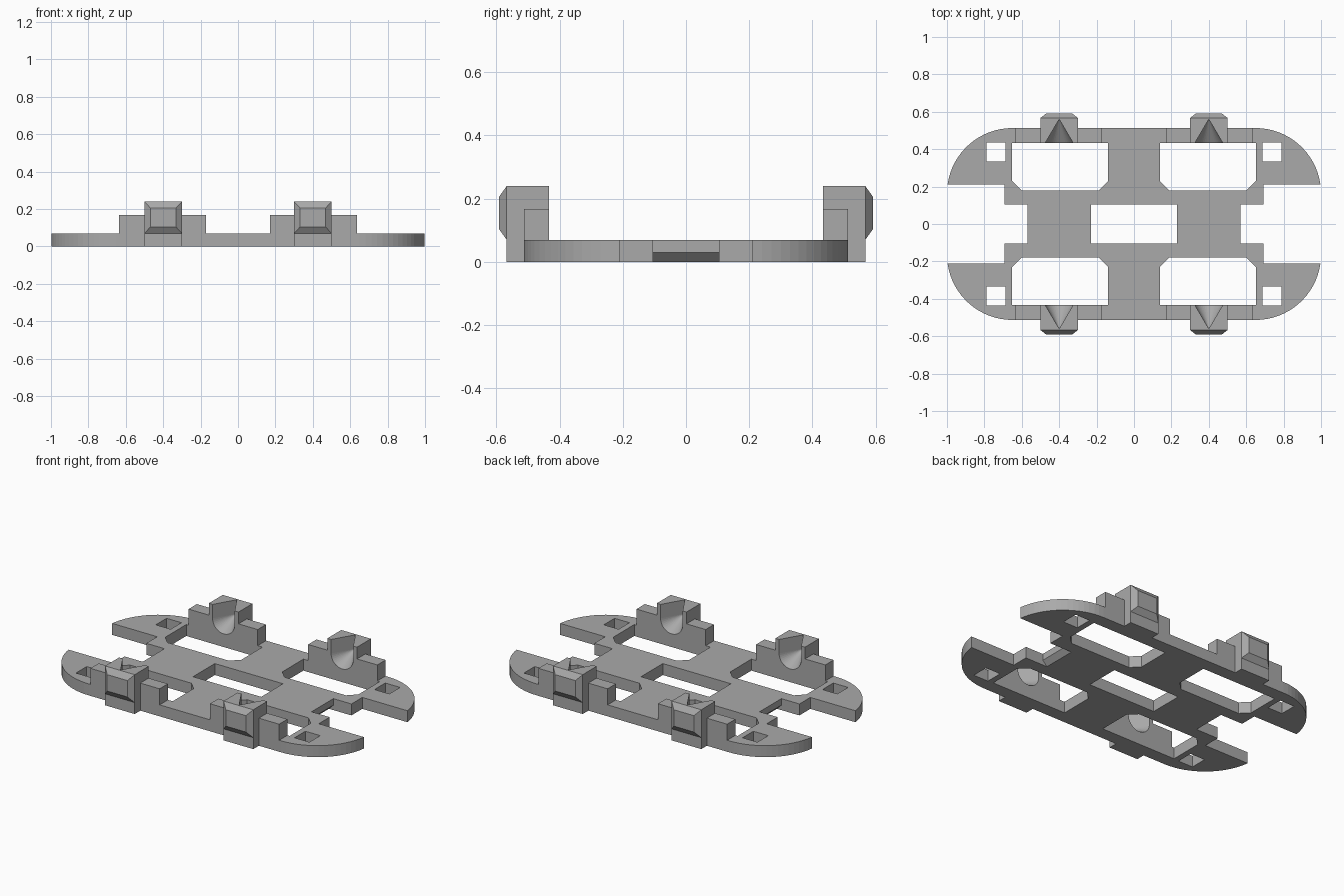
import bpy, bmesh, math
from mathutils import Vector

if "Cube" in bpy.data.objects:
    bpy.data.objects.remove(bpy.data.objects["Cube"], do_unlink=True)

grey = bpy.data.materials.new("plain grey")
grey.use_nodes = True
grey.diffuse_color = (0.4, 0.4, 0.4, 1)
grey.node_tree.nodes["Principled BSDF"].inputs["Base Color"].default_value = (0.4, 0.4, 0.4, 1)


def loft(name, lower, upper):
    """Closed solid between two matching loops of points."""
    bm = bmesh.new()
    a = [bm.verts.new(p) for p in lower]
    b = [bm.verts.new(p) for p in upper]
    bm.faces.new(a)
    bm.faces.new(b)
    for i in range(len(a)):
        j = (i + 1) % len(a)
        bm.faces.new((a[i], a[j], b[j], b[i]))
    bmesh.ops.recalc_face_normals(bm, faces=bm.faces)
    mesh = bpy.data.meshes.new(name)
    bm.to_mesh(mesh)
    bm.free()
    mesh.materials.append(grey)
    ob = bpy.data.objects.new(name, mesh)
    bpy.context.collection.objects.link(ob)
    return ob


def prism(name, points, z0, z1):
    return loft(name, [(x, y, z0) for x, y in points], [(x, y, z1) for x, y in points])


def rect(x0, x1, y0, y1):
    return [(x0, y0), (x1, y0), (x1, y1), (x0, y1)]


def flip(points, sx, sy):
    return [(x * sx, y * sy) for x, y in points]


def boolean(ob, others, operation="DIFFERENCE"):
    """Apply booleans and drop the helper solids."""
    for other in others:
        other.hide_render = True
        mod = ob.modifiers.new("cut", "BOOLEAN")
        mod.operation, mod.object, mod.solver = operation, other, "EXACT"
    graph = bpy.context.evaluated_depsgraph_get()
    mesh = bpy.data.meshes.new_from_object(ob.evaluated_get(graph))
    ob.modifiers.clear()
    ob.data = mesh
    for other in others:
        bpy.data.objects.remove(other, do_unlink=True)


T = 0.07
QUADS = [(sx, sy) for sx in (1, -1) for sy in (1, -1)]

# Plate outline: one quarter, reflected around both axes
R = 0.35
end = math.asin(0.047 / R)
arc = [(0.65 + R * math.cos(end + (math.pi / 2 - end) * i / 16),
        0.163 + R * math.sin(end + (math.pi / 2 - end) * i / 16)) for i in range(17)]
quarter = [(0.57, 0.105), (0.692, 0.105), (0.692, 0.21)] + arc
half = quarter + flip(quarter, -1, 1)[::-1]
plate = prism("base_plate", half + flip(half, -1, -1), 0, T)

# Openings in the plate
cutters = [prism("centre_slot", rect(-0.23, 0.23, -0.105, 0.105), -1, 1)]
window = [(0.138, 0.433), (0.138, 0.23), (0.188, 0.18),
          (0.602, 0.18), (0.652, 0.23), (0.652, 0.433)]
for sx, sy in QUADS:
    cutters.append(prism("window", flip(window, sx, sy), -1, 1))
    cutters.append(prism("peg_hole", flip(rect(0.688, 0.788, 0.333, 0.437), sx, sy), -1, 1))
# Undercut bevel on both bar ends
for s in (1, -1):
    wedge = [(0.57 * s, 0.03), (0.54 * s, 0), (0.54 * s, -0.05), (0.6 * s, -0.05), (0.6 * s, 0.03)]
    cutters.append(loft("undercut", [(x, -0.105, z) for x, z in wedge],
                        [(x, 0.105, z) for x, z in wedge]))
boolean(plate, cutters)


def side_clip(sx, sy):
    name = ("left" if sx > 0 else "right") + ("_back" if sy > 0 else "_front")
    cx = 0.4 * sx

    # Low wall, cut away where the clip block stands
    for label, x0, x1 in (("inner", 0.17, 0.3), ("outer", 0.5, 0.637)):
        prism(f"{name}_{label}_wall", flip(rect(x0, x1, 0.433, 0.513), sx, sy), 0, 0.168)

    # Clip block with a conical socket open to the top
    block = prism(name + "_clip", flip(rect(0.3, 0.5, 0.433, 0.567), sx, sy), 0, 0.24)
    profile = [(cx + 0.075, 0.5)]
    profile += [(cx + 0.075 * math.cos(a), 0.155 - 0.075 * math.sin(a))
                for a in (math.pi * i / 20 for i in range(21))]
    profile.append((cx - 0.075, 0.5))
    # The socket narrows to a vertical line at its far end
    depth = 0.56 * sy

    def near(p, t):
        x, z = p
        zc = z if z > 0.155 else 0.155 + (z - 0.155) * t
        return (cx + (x - cx) * t, 0, zc)

    ends = []
    for y, t in ((0.427, 1.045), (0.56, 0.004)):
        ends.append([(Vector(near(p, t)) + Vector((0, y * sy, 0))) for p in profile])
    boolean(block, [loft("socket", *ends)])

    # Bevelled outer face
    y0, y1 = 0.567 * sy, 0.592 * sy
    base = [(cx + dx, y0, z) for dx, z in ((-0.1, T), (0.1, T), (0.1, 0.24), (-0.1, 0.24))]
    tip = [(cx + dx, y1, z) for dx, z in
           ((-0.068, 0.105), (0.068, 0.105), (0.068, 0.205), (-0.068, 0.205))]
    loft(name + "_clip_face", base, tip)


for sx, sy in QUADS:
    side_clip(sx, sy)
